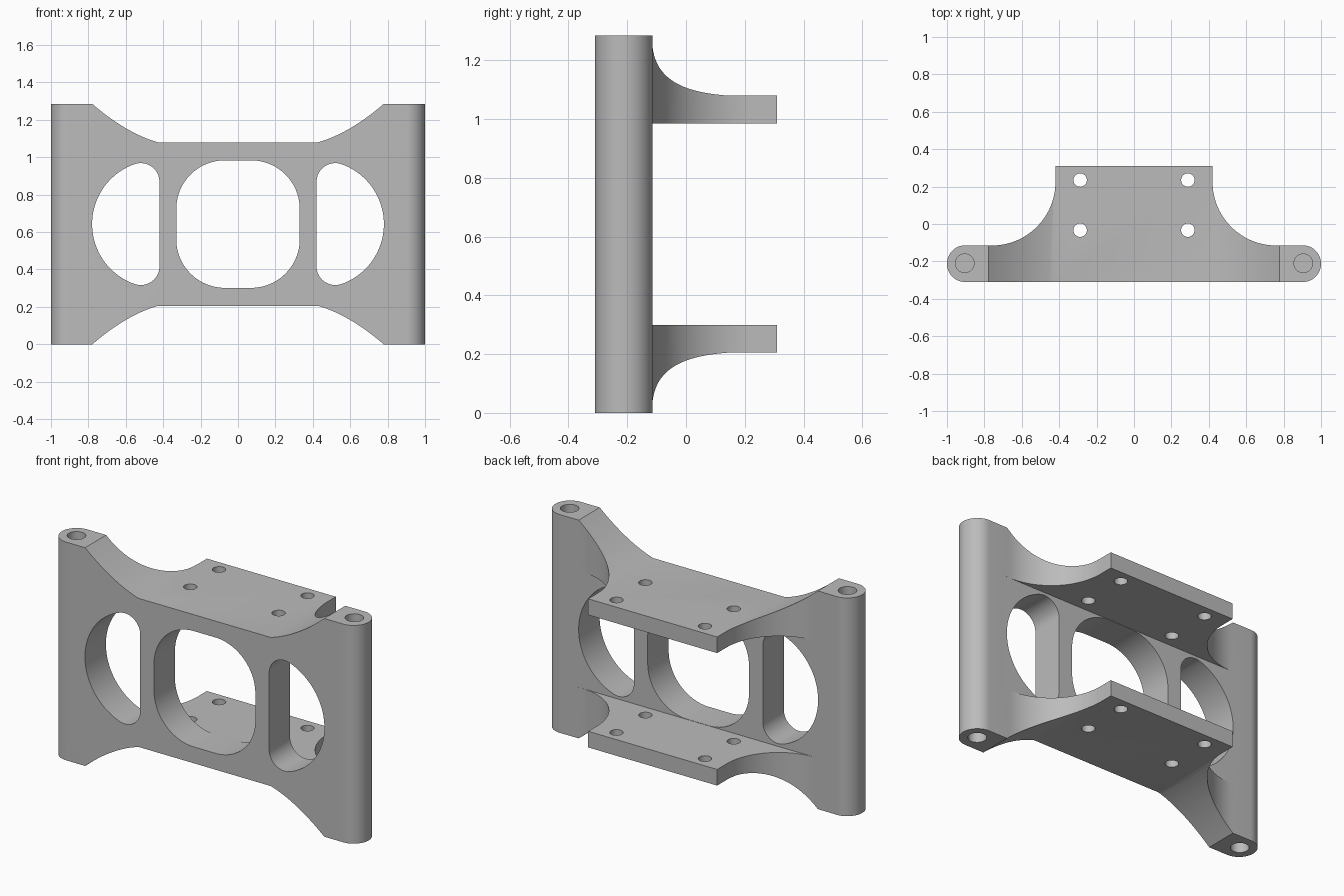
import bpy, bmesh
from math import sin, cos, radians
from mathutils import Vector

cube = bpy.data.objects.get("Cube")
if cube:
    bpy.data.objects.remove(cube, do_unlink=True)

HEIGHT = 1.285          # full height of the hinge barrels
MID = HEIGHT / 2
FRONT, BACK = -0.31, 0.31
WALL = -0.115           # rear face of the upright plate

grey = bpy.data.materials.new("plain grey")
grey.use_nodes = True
grey.diffuse_color = (0.5, 0.5, 0.5, 1)
grey.node_tree.nodes["Principled BSDF"].inputs["Base Color"].default_value = (0.5, 0.5, 0.5, 1)


def arc(cx, cy, r, start, end, n=24):
    angles = [radians(start + (end - start) * i / n) for i in range(n + 1)]
    return [(cx + r * cos(a), cy + r * sin(a)) for a in angles]


def prism(name, points, low, high, axis="Z"):
    """Extrude a 2D profile along Z (points are x, y) or Y (points are x, z)."""
    bm = bmesh.new()
    place = (lambda p: (p[0], p[1], low)) if axis == "Z" else (lambda p: (p[0], low, p[1]))
    face = bm.faces.new([bm.verts.new(place(p)) for p in points])
    new = bmesh.ops.extrude_face_region(bm, geom=[face])["geom"]
    step = Vector((0, 0, high - low)) if axis == "Z" else Vector((0, high - low, 0))
    bmesh.ops.translate(bm, vec=step, verts=[g for g in new if isinstance(g, bmesh.types.BMVert)])
    bmesh.ops.recalc_face_normals(bm, faces=bm.faces)
    mesh = bpy.data.meshes.new(name)
    bm.to_mesh(mesh)
    bm.free()
    mesh.materials.append(grey)
    obj = bpy.data.objects.new(name, mesh)
    bpy.context.collection.objects.link(obj)
    return obj


def combine(target, tool, operation):
    mod = target.modifiers.new("cut", "BOOLEAN")
    mod.operation, mod.solver, mod.object = operation, "EXACT", tool
    bpy.context.view_layer.objects.active = target
    bpy.ops.object.modifier_apply(modifier=mod.name)
    bpy.data.objects.remove(tool, do_unlink=True)


def mirror_x(points):
    return [(-x, y) for x, y in reversed(points)]


# Plan shape: shelf, concave side fillets and round hinge barrels
half_plan = ([(0.42, BACK)] + arc(0.76, 0.225, 0.34, 180, 270, 32)
             + arc(0.902, -0.212, 0.098, 90, -90, 32))
bracket = prism("bracket", half_plan + mirror_x(half_plan), 0, HEIGHT)

# Front outline: curved flares rising from the shelves to the barrels
a, c, b = Vector((0.43, 1.08)), Vector((0.6, 1.13)), Vector((0.78, HEIGHT + 0.001))
flare = [tuple(a.lerp(c, t / 16).lerp(c.lerp(b, t / 16), t / 16)) for t in range(17)]
for name, side in (("top_waste", 1), ("bottom_waste", -1)):
    edge = mirror_x(flare) + flare + [(0.78, 1.5), (-0.78, 1.5)]
    edge = [(x, MID + side * (z - MID)) for x, z in edge]
    combine(bracket, prism(name, edge, -1, 1, "Y"), "DIFFERENCE")

# Open space between the two shelves, behind the upright plate
gap = [(-0.8, 0.3), (0.8, 0.3), (0.8, 0.985), (-0.8, 0.985)]
combine(bracket, prism("shelf_gap", gap, WALL, 1, "Y"), "DIFFERENCE")

# Rounded centre window
window = []
for sx, sz, start in ((1, 1, 0), (-1, 1, 90), (-1, -1, 180), (1, -1, 270)):
    window += arc(sx * 0.07, MID + sz * 0.081, 0.26, start, start + 90)
combine(bracket, prism("centre_window", window, -1, WALL + 0.01, "Y"), "DIFFERENCE")

# D-shaped side windows
d_shape = (arc(0.52, MID + 0.226, 0.1, 180, 70.5, 16) + arc(0.44, MID, 0.34, 70.5, -70.5, 48)[1:-1]
           + arc(0.52, MID - 0.226, 0.1, -70.5, -180, 16))
for name, points in (("left_window", d_shape), ("right_window", mirror_x(d_shape))):
    combine(bracket, prism(name, points, -1, WALL + 0.01, "Y"), "DIFFERENCE")

# Bolt holes through both shelves, and blind pin holes in the barrel ends
for side in (1, -1):
    for y in (0.235, -0.033):
        hole = arc(side * 0.288, y, 0.036, 0, 360, 32)[:-1]
        combine(bracket, prism("bolt_hole", hole, -1, 2), "DIFFERENCE")
    for low, high in ((-0.1, 0.25), (HEIGHT - 0.25, HEIGHT + 0.1)):
        hole = arc(side * 0.905, -0.21, 0.05, 0, 360, 32)[:-1]
        combine(bracket, prism("pin_hole", hole, low, high), "DIFFERENCE")

# Smooth curves, crisp edges
bpy.ops.object.select_all(action="DESELECT")
bracket.select_set(True)
bpy.context.view_layer.objects.active = bracket
bpy.ops.object.shade_smooth_by_angle(angle=radians(25))
